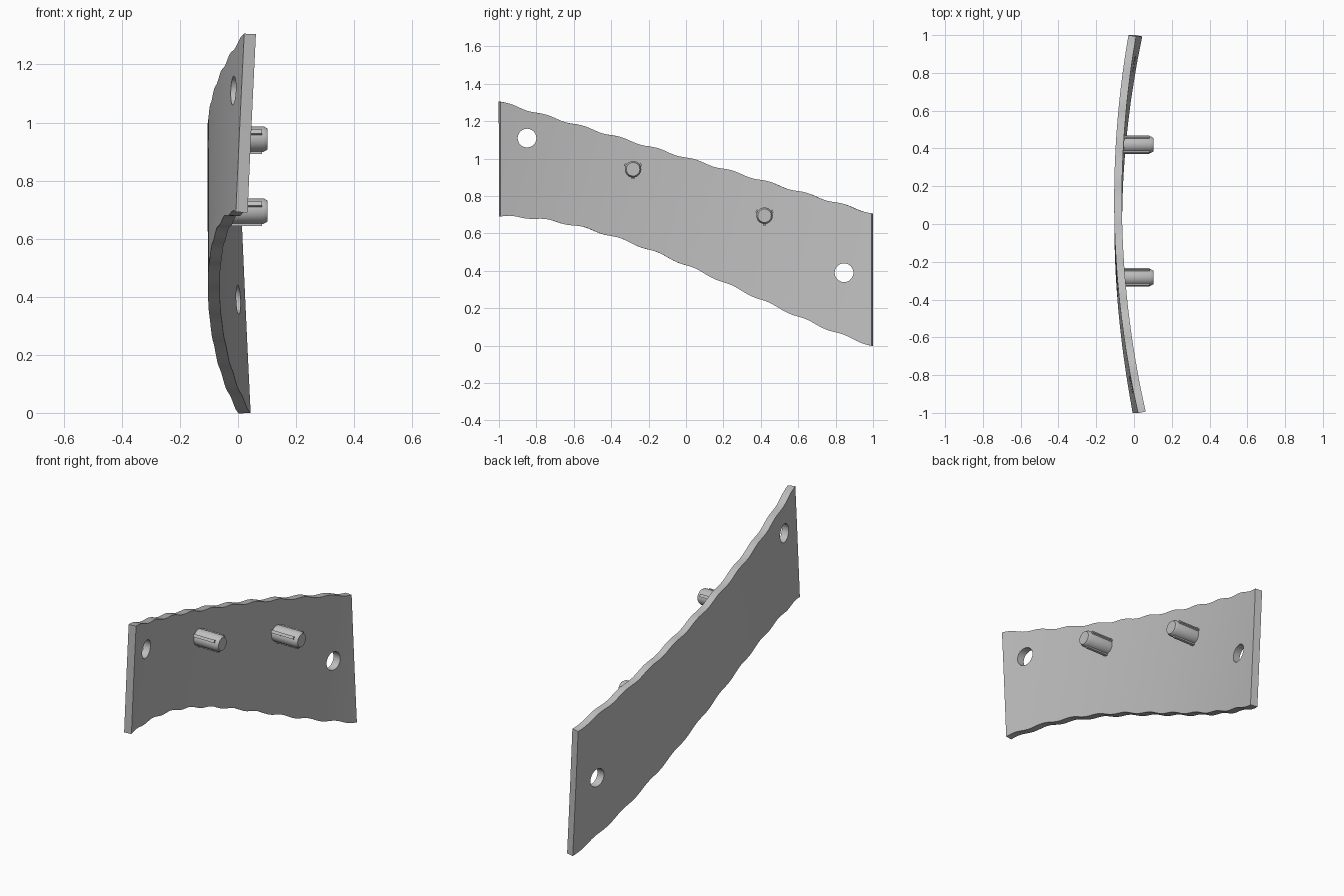
import bpy, bmesh, math
from mathutils import Matrix

if "Cube" in bpy.data.objects:
    bpy.data.objects.remove(bpy.data.objects["Cube"])

grey = bpy.data.materials.new("plain_grey")
grey.use_nodes = True
grey.diffuse_color = (0.52, 0.52, 0.52, 1)
grey.node_tree.nodes["Principled BSDF"].inputs["Base Color"].default_value = grey.diffuse_color

TILT = math.radians(14)
THICK = 0.041


def make(name, bm):
    mesh = bpy.data.meshes.new(name)
    bm.to_mesh(mesh)
    bm.free()
    obj = bpy.data.objects.new(name, mesh)
    bpy.context.collection.objects.link(obj)
    mesh.materials.append(grey)
    return obj


def activate(obj):
    bpy.ops.object.select_all(action="DESELECT")
    obj.select_set(True)
    bpy.context.view_layer.objects.active = obj


def inner_x(y, z):
    """Concave face: a shallow trough across a tilted axis."""
    s = y * math.cos(TILT) - (z - 0.65) * math.sin(TILT)
    return -0.063 + 0.092 * s * s - 0.009 * y


def top_edge(y):
    return 1.006 - 0.298 * y


def bottom_edge(y):
    return 0.43 - 0.438 * y - 0.085 * y ** 2 + 0.093 * y ** 3


# Curved plate with rippled long edges
bm = bmesh.new()
cols, rows = 120, 10
grid = []
for i in range(cols + 1):
    t = -1 + 2 * i / cols
    y = 0.993 * t
    ripple = 0.005 * math.sin(10 * math.pi * t)
    lo, hi = bottom_edge(t) + ripple, top_edge(t) + ripple
    column = []
    for j in range(rows + 1):
        z = lo + (hi - lo) * j / rows
        column.append(bm.verts.new((inner_x(y, z), y, z)))
    grid.append(column)
for a, b in zip(grid, grid[1:]):
    for j in range(rows):
        bm.faces.new((a[j], b[j], b[j + 1], a[j + 1]))
plate = make("curved_plate", bm)
activate(plate)
solid = plate.modifiers.new("thickness", "SOLIDIFY")
solid.thickness = THICK
solid.offset = -1
bpy.ops.object.modifier_apply(modifier=solid.name)

# Round screw holes near both ends
for y, z in ((-0.85, 1.11), (0.845, 0.39)):
    bm = bmesh.new()
    bmesh.ops.create_cone(bm, cap_ends=True, segments=32, radius1=0.05, radius2=0.05, depth=0.6,
                          matrix=Matrix.Translation((0, y, z)) @ Matrix.Rotation(math.pi / 2, 4, "Y"))
    cutter = make("hole_cutter", bm)
    cutter.hide_render = True
    activate(plate)
    cut = plate.modifiers.new("hole", "BOOLEAN")
    cut.operation = "DIFFERENCE"
    cut.solver = "EXACT"
    cut.object = cutter
    bpy.ops.object.modifier_apply(modifier=cut.name)
    bpy.data.objects.remove(cutter)
bpy.ops.object.shade_smooth_by_angle(angle=math.radians(30))


# Locating pins: chamfered cylinder with three slim ribs
def pin(name, y, z):
    base = inner_x(y, z) - 0.02
    bm = bmesh.new()
    sides = 32
    rings = []
    for x, r in ((base, 0.044), (0.088, 0.044), (0.102, 0.036)):
        rings.append([bm.verts.new((x, y + r * math.cos(2 * math.pi * k / sides),
                                    z + r * math.sin(2 * math.pi * k / sides)))
                      for k in range(sides)])
    for a, b in zip(rings, rings[1:]):
        for k in range(sides):
            n = (k + 1) % sides
            bm.faces.new((a[k], a[n], b[n], b[k]))
    bm.faces.new(rings[0][::-1])
    bm.faces.new(rings[-1])
    for angle in (30, 150, 270):
        place = (Matrix.Translation(((base + 0.082) / 2, y, z))
                 @ Matrix.Rotation(math.radians(angle), 4, "X")
                 @ Matrix.Translation((0, 0.042, 0))
                 @ Matrix.Diagonal((0.082 - base, 0.02, 0.016, 1)))
        bmesh.ops.create_cube(bm, size=1, matrix=place)
    bmesh.ops.recalc_face_normals(bm, faces=bm.faces)
    activate(make(name, bm))
    bpy.ops.object.shade_smooth_by_angle(angle=math.radians(30))


pin("front_pin", -0.283, 0.943)
pin("back_pin", 0.42, 0.695)
